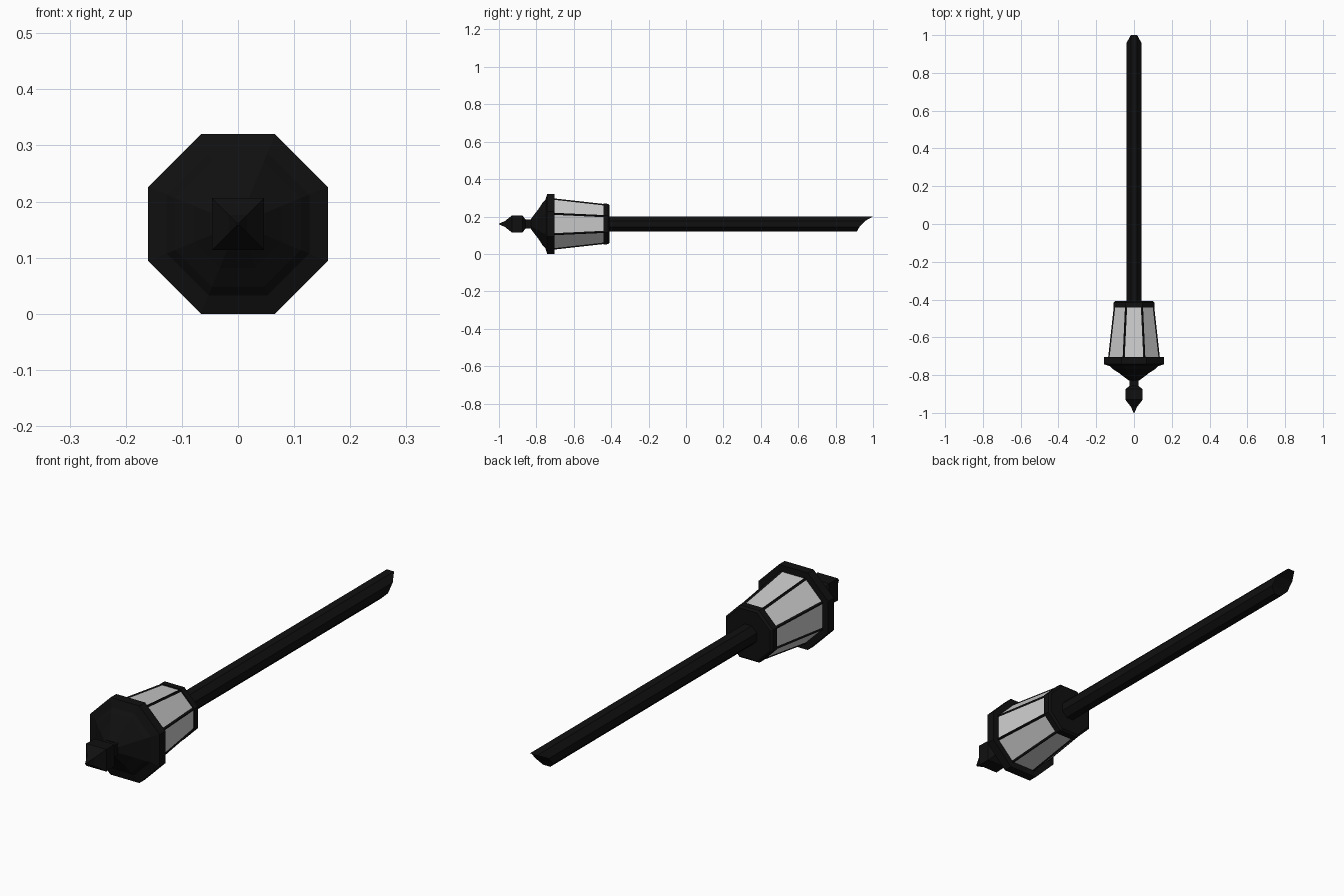
import bpy, bmesh
from math import pi, cos, sin

if "Cube" in bpy.data.objects:
    bpy.data.objects.remove(bpy.data.objects["Cube"])

AXIS_Z = 0.16


def material(name, grey):
    m = bpy.data.materials.new(name)
    m.diffuse_color = (grey, grey, grey, 1)
    m.use_nodes = True
    m.node_tree.nodes["Principled BSDF"].inputs["Base Color"].default_value = m.diffuse_color
    return m


black = material("black_metal", 0.005)
glass = material("frosted_glass", 0.55)


def lathe(name, profile, sides=8):
    """Faceted solid along y; profile holds (y, half width across flats)."""
    bm = bmesh.new()
    rings = []
    for y, a in profile:
        r = a / cos(pi / sides)
        rings.append([bm.verts.new((r * cos((i + .5) * 2 * pi / sides), y,
                                    AXIS_Z + r * sin((i + .5) * 2 * pi / sides)))
                      for i in range(sides)])
    for a, b in zip(rings, rings[1:]):
        for i in range(sides):
            j = (i + 1) % sides
            bm.faces.new((a[i], a[j], b[j], b[i]))
    bm.faces.new(rings[0])
    bm.faces.new(rings[-1])
    bmesh.ops.recalc_face_normals(bm, faces=bm.faces[:])
    me = bpy.data.meshes.new(name)
    bm.to_mesh(me)
    bm.free()
    me.materials.append(black)
    ob = bpy.data.objects.new(name, me)
    bpy.context.collection.objects.link(ob)
    return ob


# Post with a scooped end, longest on top
post = lathe("post", [(-0.43, 0.04), (0.95, 0.04)])
end_y = {0.04: 1.0, 0.017: 0.958, -0.017: 0.927, -0.04: 0.914}
bm = bmesh.new()
bm.from_mesh(post.data)
bm.faces.ensure_lookup_table()
tip = [v for v in bm.verts if v.co.y > 0.9]
cap = [f for f in bm.faces if all(v in tip for v in f.verts)]
bmesh.ops.delete(bm, geom=cap, context='FACES_ONLY')
for v in tip:
    h = min(end_y, key=lambda k: abs(v.co.z - AXIS_Z - k))
    v.co.y = end_y[h]
# close the scoop with horizontal strips
tip.sort(key=lambda v: (round(v.co.z, 3), v.co.x))
for i in (0, 2, 4):
    bm.faces.new((tip[i], tip[i + 1], tip[i + 3], tip[i + 2]))
bmesh.ops.recalc_face_normals(bm, faces=bm.faces[:])
bm.to_mesh(post.data)
bm.free()

# Lantern body: frame bars with inset glass panes
body = lathe("lantern_body", [(-0.716, 0.138), (-0.43, 0.106)])
body.data.materials.append(glass)
bm = bmesh.new()
bm.from_mesh(body.data)
panes = [f for f in bm.faces if len(f.verts) == 4]
bmesh.ops.inset_individual(bm, faces=panes, thickness=0.011, depth=-0.003)
for f in panes:
    f.material_index = 1
bm.to_mesh(body.data)
bm.free()

# Collar where the lantern meets the post
lathe("collar", [(-0.442, 0.105), (-0.442, 0.109), (-0.416, 0.108), (-0.408, 0.100)])

# Bell-shaped roof with a wide rim
lathe("roof", [(-0.704, 0.13), (-0.704, 0.16), (-0.742, 0.16), (-0.753, 0.127),
               (-0.768, 0.112), (-0.79, 0.078), (-0.812, 0.05), (-0.828, 0.028)])

# Square finial with a pointed tip
lathe("finial", [(-0.81, 0.026), (-0.857, 0.023), (-0.874, 0.045), (-0.93, 0.046),
                 (-0.968, 0.016), (-1.0, 0.002)], sides=4)
